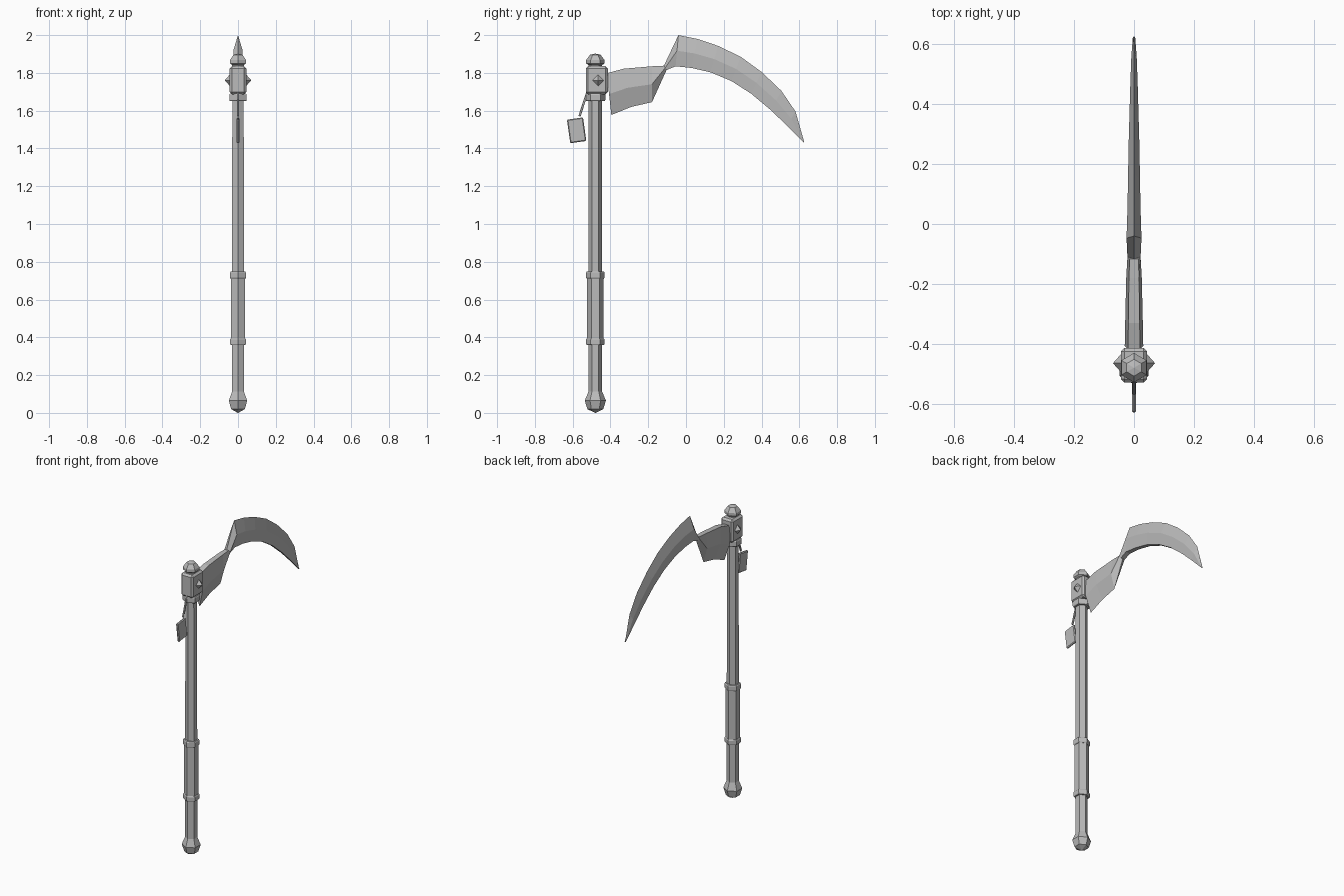
import bpy, bmesh, math
from mathutils import Vector

if "Cube" in bpy.data.objects:
    bpy.data.objects.remove(bpy.data.objects["Cube"])

GREY = (0.5, 0.5, 0.5, 1)
steel = bpy.data.materials.new("plain grey")
steel.use_nodes = True
steel.diffuse_color = GREY
steel.node_tree.nodes["Principled BSDF"].inputs["Base Color"].default_value = GREY
AXIS = -0.48    # y of the shaft


def finish(name, bm):
    bmesh.ops.remove_doubles(bm, verts=bm.verts, dist=0.0001)
    bmesh.ops.recalc_face_normals(bm, faces=bm.faces)
    mesh = bpy.data.meshes.new(name)
    bm.to_mesh(mesh)
    bm.free()
    mesh.materials.append(steel)
    obj = bpy.data.objects.new(name, mesh)
    bpy.context.collection.objects.link(obj)
    return obj


def loft(name, rings):
    """Skin a list of equal-length rings and cap both ends."""
    bm = bmesh.new()
    rows = [[bm.verts.new(p) for p in ring] for ring in rings]
    n = len(rows[0])
    for a, b in zip(rows, rows[1:]):
        for i in range(n):
            j = (i + 1) % n
            bm.faces.new((a[i], a[j], b[j], b[i]))
    bm.faces.new(rows[0])
    bm.faces.new(rows[-1])
    return finish(name, bm)


def hexagonal(name, profile):
    """Six-sided turned part with corners towards front and back."""
    angles = [math.pi / 2 + k * math.pi / 3 for k in range(6)]
    return loft(name, [[(r * math.cos(a), AXIS + r * math.sin(a), z) for a in angles]
                       for r, z in profile])


def box(name, centre, size, bevel, tilt=0):
    bm = bmesh.new()
    bmesh.ops.create_cube(bm, size=1)
    bmesh.ops.scale(bm, vec=size, verts=bm.verts)
    bmesh.ops.bevel(bm, geom=bm.edges[:], offset=bevel, segments=1, affect='EDGES')
    obj = finish(name, bm)
    obj.location = centre
    obj.rotation_euler.x = tilt
    return obj


# Shaft, grip and rings
hexagonal("shaft", [(0.036, 0.1), (0.035, 1.7)])
hexagonal("grip", [(0.043, 0.37), (0.043, 0.73)])
for name, r, low, high in (("lower_ring", 0.049, 0.36, 0.395),
                           ("upper_ring", 0.049, 0.71, 0.748),
                           ("collar", 0.053, 1.65, 1.69)):
    hexagonal(name, [(r - 0.004, low), (r, low + 0.006), (r, high - 0.006), (r - 0.004, high)])

# Pommel and top knob
hexagonal("pommel", [(0.036, 0.113), (0.056, 0.065), (0.042, 0.02), (0.001, 0)])
hexagonal("top_knob", [(0.036, 1.825), (0.036, 1.842), (0.049, 1.85),
                       (0.049, 1.868), (0.028, 1.896), (0.001, 1.902)])

# Head block with a pyramid stud on each side
box("head_block", (0, -0.472, 1.761), (0.088, 0.116, 0.15), 0.012)
for side, name in ((1, "left_stud"), (-1, "right_stud")):
    loft(name, [[(side * x, -0.465 + r * c, 1.761 + r * s)
                 for c, s in ((1, 0), (0, 1), (-1, 0), (0, -1))]
                for x, r in ((0.04, 0.034), (0.07, 0.0005))])


def blade_section(spine, edge, width):
    """Five-sided section: flat spine, wide middle, sharp edge."""
    s, e = Vector((0, *spine)), Vector((0, *edge))
    mid = s.lerp(e, 0.5)
    out, back = Vector((width, 0, 0)), Vector((width * 0.65, 0, 0))
    return [s - back, s + back, mid + out, e, mid - out]


# Blade: edge below at the root, edge above after the waist
waist = ((-0.117, 1.838), (-0.103, 1.815), 0.022)
root = [((-0.42, 1.798), (-0.395, 1.577), 0.031),
        ((-0.33, 1.822), (-0.29, 1.62), 0.029),
        ((-0.18, 1.835), (-0.18, 1.645), 0.026), waist]
flipped_waist = (waist[1], waist[0], waist[2])
sweep = [flipped_waist,
         ((-0.055, 1.835), (-0.04, 2.0), 0.025),
         ((0.03, 1.826), (0.06, 1.98), 0.022),
         ((0.13, 1.803), (0.17, 1.943), 0.02),
         ((0.24, 1.757), (0.29, 1.885), 0.018),
         ((0.345, 1.69), (0.4, 1.805), 0.015),
         ((0.45, 1.602), (0.505, 1.705), 0.012),
         ((0.535, 1.52), (0.58, 1.595), 0.009),
         ((0.622, 1.432), (0.626, 1.434), 0.004)]
loft("blade_root", [blade_section(*s) for s in root])
loft("curved_blade", [blade_section(*s) for s in sweep])

# Hanging tag on a slanted strap
box("tag_strap", (0, -0.543, 1.635), (0.01, 0.012, 0.135), 0.002, math.radians(-18))
box("tag", (0, -0.579, 1.496), (0.015, 0.086, 0.126), 0.005, math.radians(8))
